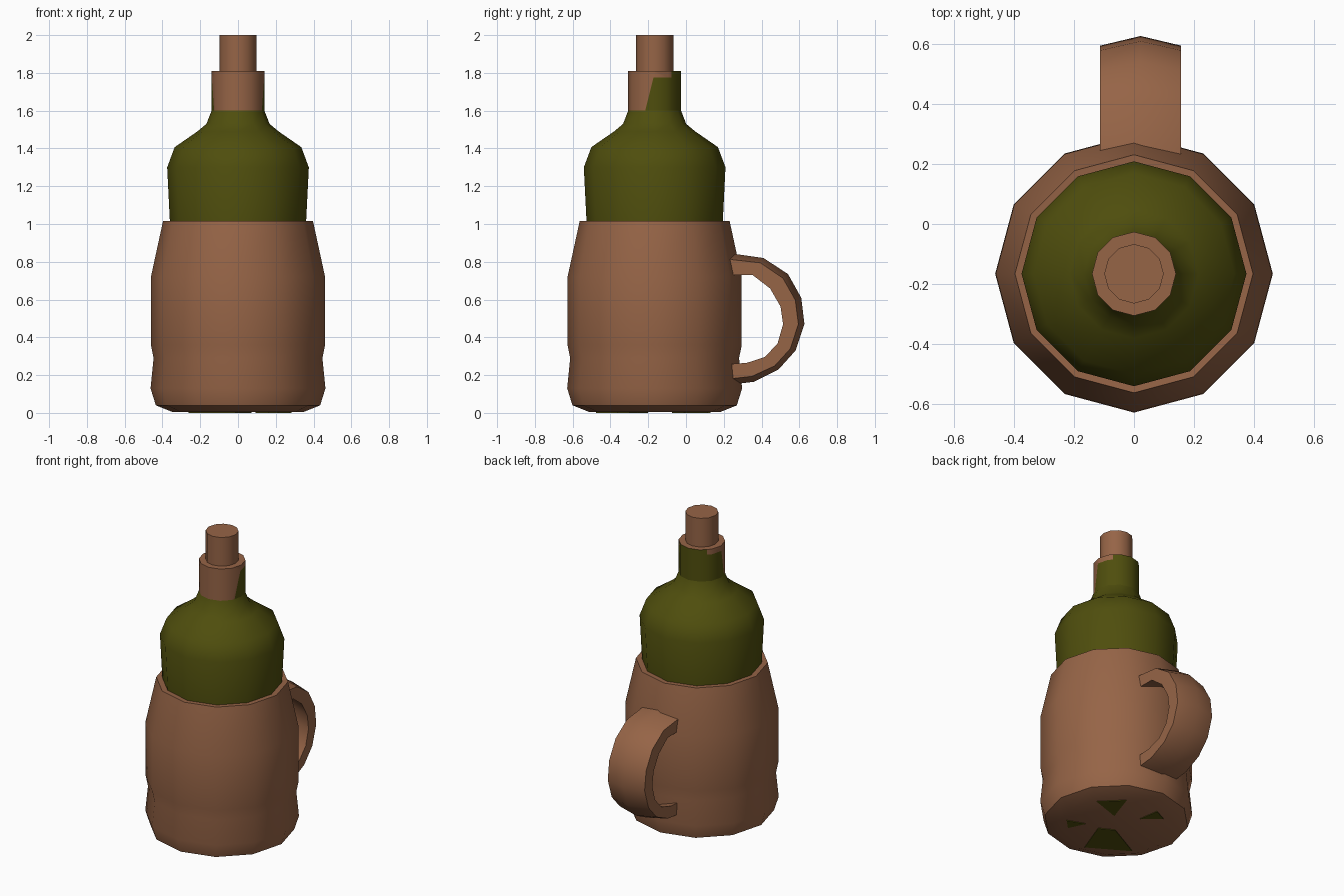
import bpy, bmesh, math
from mathutils import Vector

if "Cube" in bpy.data.objects:
    bpy.data.objects.remove(bpy.data.objects["Cube"])

CY = -0.166   # bottle axis position in y
SIDES = 12


def material(name, rgb):
    m = bpy.data.materials.new(name)
    m.diffuse_color = (*rgb, 1)
    m.use_nodes = True
    m.node_tree.nodes["Principled BSDF"].inputs["Base Color"].default_value = m.diffuse_color
    return m


BROWN = material("terracotta_brown", (0.305, 0.128, 0.062))
GREEN = material("olive_glass", (0.078, 0.076, 0.004))


def finish(bm, name, mats, angle=40):
    bmesh.ops.recalc_face_normals(bm, faces=bm.faces)
    me = bpy.data.meshes.new(name)
    bm.to_mesh(me)
    bm.free()
    ob = bpy.data.objects.new(name, me)
    bpy.context.collection.objects.link(ob)
    for m in mats:
        me.materials.append(m)
    bpy.ops.object.select_all(action='DESELECT')
    ob.select_set(True)
    bpy.context.view_layer.objects.active = ob
    bpy.ops.object.shade_smooth_by_angle(angle=math.radians(angle))
    return ob


def lathe(profile):
    """Revolve (radius, z) points around the bottle axis, closing both ends."""
    bm = bmesh.new()
    rings = []
    for r, z in profile:
        rings.append([bm.verts.new((r * math.cos(2 * math.pi * i / SIDES),
                                    CY + r * math.sin(2 * math.pi * i / SIDES), z))
                      for i in range(SIDES)])
    for a, b in zip(rings, rings[1:]):
        for i in range(SIDES):
            j = (i + 1) % SIDES
            bm.faces.new((a[i], a[j], b[j], b[i]))
    bm.faces.new(rings[0])
    bm.faces.new(rings[-1])
    return bm


# Outer jacket around the lower bottle
finish(lathe([(0.345, 0.004), (0.435, 0.04), (0.463, 0.13), (0.447, 0.29), (0.461, 0.36),
              (0.461, 0.72), (0.397, 1.015), (0.355, 1.012)]), "jacket", [BROWN])

# Glass bottle body and shoulder
finish(lathe([(0.33, 0.02), (0.345, 0.5), (0.36, 1.0), (0.375, 1.3), (0.335, 1.407),
              (0.215, 1.49), (0.167, 1.53), (0.138, 1.605)]), "bottle", [GREEN])

# Neck: brown wrap at the front and along the upper edge, green glass behind
bm = lathe([(0.14, 1.597), (0.14, 1.81)])
SLOPE = Vector((0, 1, -0.25)).normalized()
FRONT = Vector((0, CY - 0.05, 1.6))
for co, no in ((FRONT, SLOPE), (Vector((0, 0, 1.775)), Vector((0, 0, 1))),
               (Vector((0, CY + 0.09, 0)), Vector((0, 1, 0)))):
    bmesh.ops.bisect_plane(bm, geom=bm.verts[:] + bm.edges[:] + bm.faces[:],
                           plane_co=co, plane_no=no)
for f in bm.faces:
    c = f.calc_center_median()
    wrap = (c - FRONT).dot(SLOPE) < 0 or c.z > 1.805
    upper = c.z > 1.775 and c.y < CY + 0.09
    f.material_index = 0 if wrap or upper else 1
finish(bm, "neck", [BROWN, GREEN])

# Stopper
finish(lathe([(0.099, 1.80), (0.099, 2.0)]), "stopper", [BROWN])

# Handle: arched strap section swept along an arc; pairs are outer and inner (y, z)
path = [((0.235, 0.845), (0.225, 0.725)), ((0.41, 0.82), (0.35, 0.725)),
        ((0.54, 0.735), (0.44, 0.655)), ((0.61, 0.61), (0.495, 0.56)),
        ((0.627, 0.47), (0.508, 0.47)), ((0.58, 0.33), (0.48, 0.37)),
        ((0.49, 0.23), (0.415, 0.30)), ((0.36, 0.165), (0.32, 0.27)),
        ((0.24, 0.15), (0.24, 0.265))]
# (x, share of the way from outer to inner)
section = [(-0.135, 0.27), (0, 0), (0.135, 0.27), (0.135, 0.95), (0, 0.62), (-0.135, 0.95)]
bm = bmesh.new()
rings = []
for o, i in path:
    rings.append([bm.verts.new((0.022 + x, o[0] + (i[0] - o[0]) * t, o[1] + (i[1] - o[1]) * t))
                  for x, t in section])
n = len(section)
for a, b in zip(rings, rings[1:]):
    for k in range(n):
        bm.faces.new((a[k], a[(k + 1) % n], b[(k + 1) % n], b[k]))
bm.faces.new(rings[0])
bm.faces.new(rings[-1])
finish(bm, "handle", [BROWN])

# Green patches under the base, given along the two diagonals
patches = [[(-0.09, 0.31), (0.09, 0.31), (0.0, 0.13)],
           [(-0.29, 0.10), (-0.18, 0.05), (-0.29, 0.01)],
           [(-0.11, -0.01), (-0.01, -0.04), (0.07, -0.30), (-0.21, -0.23)],
           [(0.15, 0.08), (0.26, 0.16), (0.29, 0.07)]]
bm = bmesh.new()
for p in patches:
    low, high = ([bm.verts.new(((v - u) * 0.7071, CY + (u + v) * 0.7071, z)) for u, v in p]
                 for z in (0.0, 0.005))
    bm.faces.new(low)
    bm.faces.new(high)
    for k in range(len(p)):
        j = (k + 1) % len(p)
        bm.faces.new((low[k], low[j], high[j], high[k]))
finish(bm, "base_patches", [GREEN])
